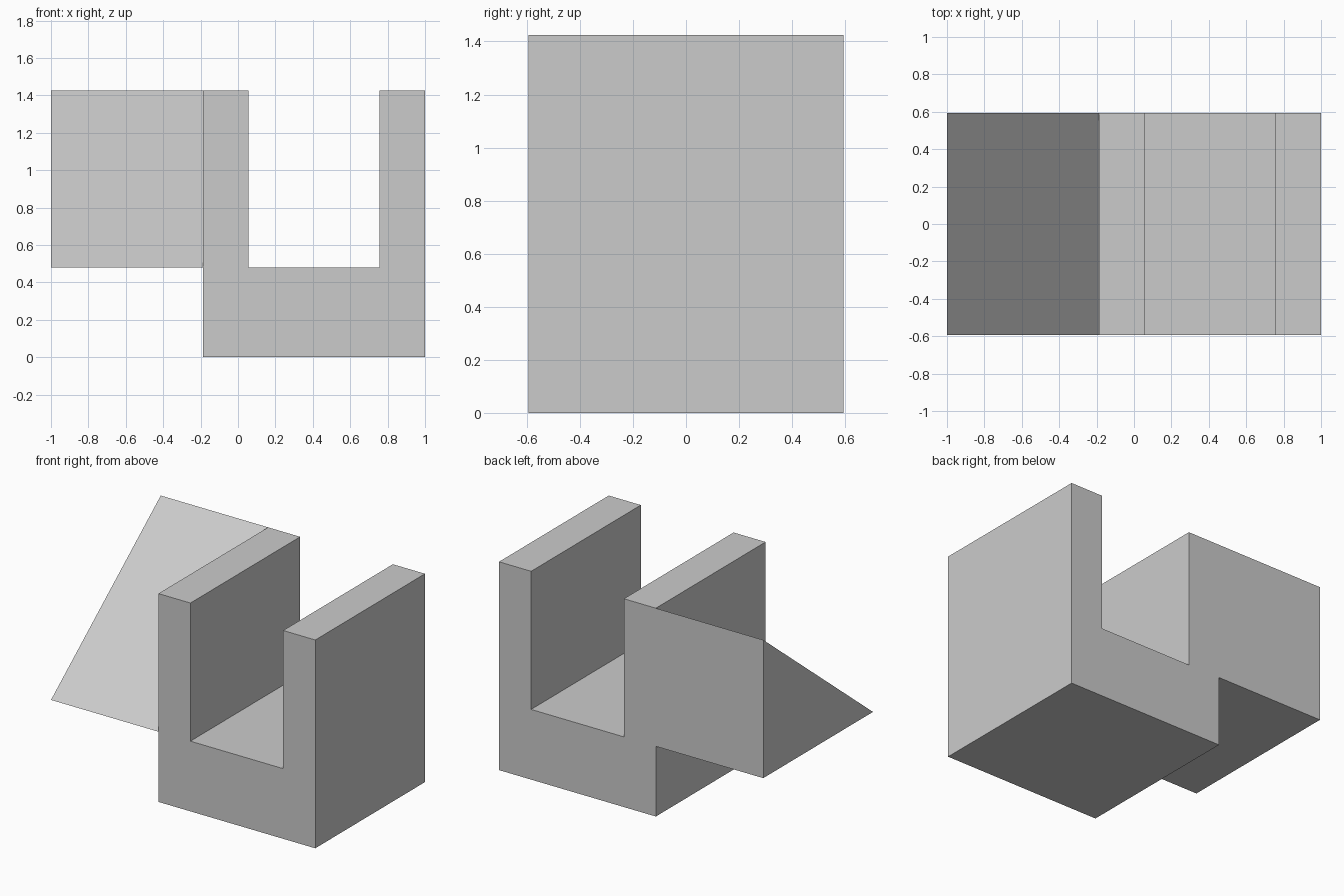
import bpy, bmesh

if "Cube" in bpy.data.objects:
    bpy.data.objects.remove(bpy.data.objects["Cube"])

HALF_DEPTH = 0.593
TOP, FLOOR, SIDE = 1.425, 0.48, -0.187


def prism(name, profile, offset):
    """Extrude a closed profile (list of 3D points) along an offset vector."""
    bm = bmesh.new()
    face = bm.faces.new([bm.verts.new(p) for p in profile])
    ext = bmesh.ops.extrude_face_region(bm, geom=[face], use_keep_orig=True)
    verts = [g for g in ext["geom"] if isinstance(g, bmesh.types.BMVert)]
    bmesh.ops.translate(bm, verts=verts, vec=offset)
    bmesh.ops.recalc_face_normals(bm, faces=bm.faces)
    mesh = bpy.data.meshes.new(name)
    bm.to_mesh(mesh)
    bm.free()
    obj = bpy.data.objects.new(name, mesh)
    bpy.context.collection.objects.link(obj)
    return obj


# U-shaped block, open at the top, extruded front to back
outline = [(SIDE, 0), (1, 0), (1, TOP), (0.757, TOP),
           (0.757, FLOOR), (0.055, FLOOR), (0.055, TOP), (SIDE, TOP)]
block = prism("channel_block", [(x, -HALF_DEPTH, z) for x, z in outline],
              (0, 2 * HALF_DEPTH, 0))

# Ramp on the left, rising from front to back
slope = [(-HALF_DEPTH, FLOOR), (HALF_DEPTH, FLOOR), (HALF_DEPTH, TOP)]
ramp = prism("ramp", [(-1, y, z) for y, z in slope], (1 + SIDE, 0, 0))

# Fuse the ramp to the block so no inner walls remain
union = block.modifiers.new("join_ramp", "BOOLEAN")
union.operation = "UNION"
union.solver = "EXACT"
union.object = ramp
bpy.context.view_layer.objects.active = block
bpy.ops.object.modifier_apply(modifier=union.name)
bpy.data.objects.remove(ramp)
block.name = "channel_block_with_ramp"

# Merge the flush back faces into one
bm = bmesh.new()
bm.from_mesh(block.data)
bmesh.ops.dissolve_limit(bm, angle_limit=0.01, verts=bm.verts, edges=bm.edges)
bm.to_mesh(block.data)
bm.free()
